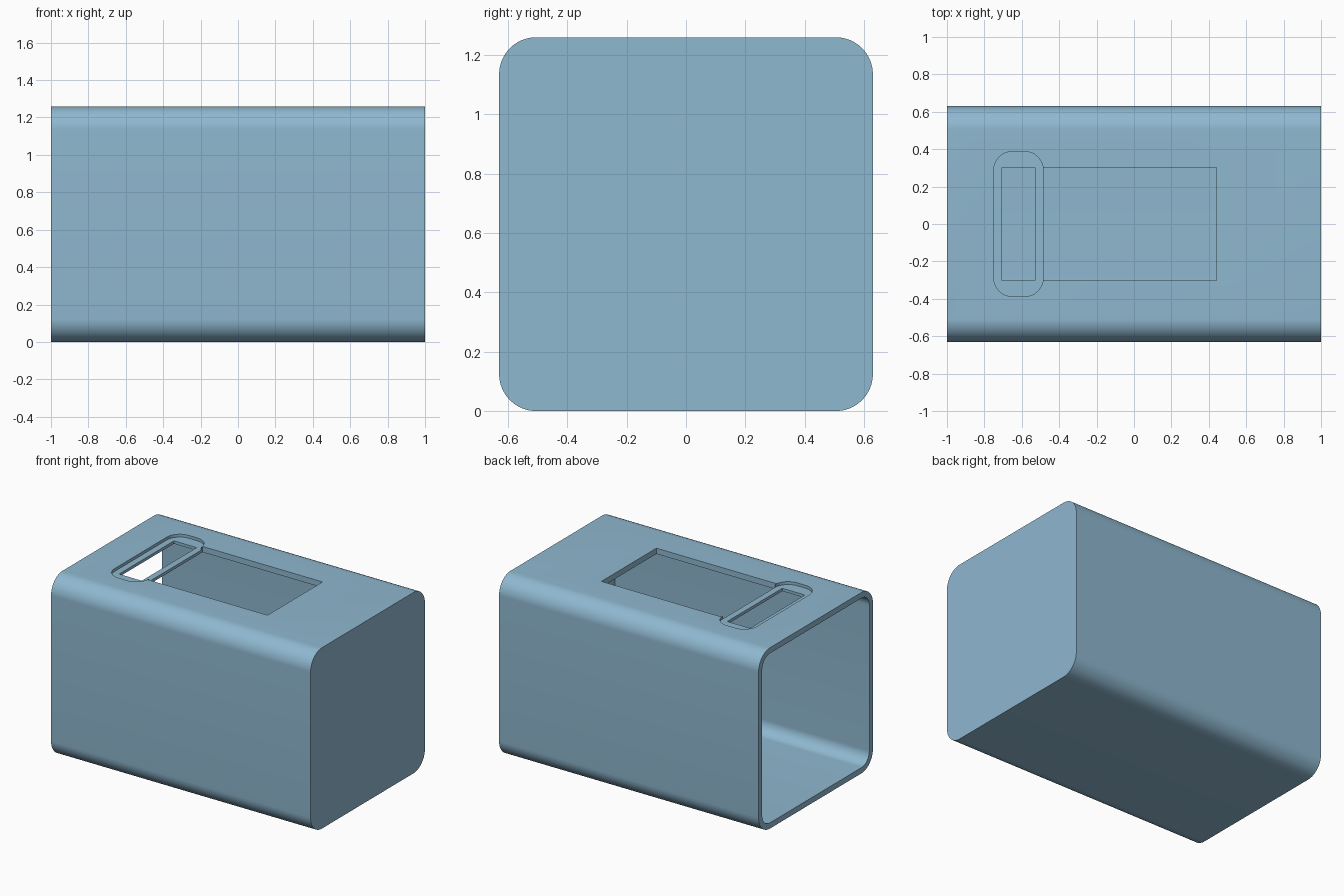
import bpy, bmesh, math

if "Cube" in bpy.data.objects:
    bpy.data.objects.remove(bpy.data.objects["Cube"])

L, W, H = 2.0, 1.26, 1.26      # outer length, width, height
T = 0.04                       # wall thickness
R = 0.125                      # outer corner radius

steel = bpy.data.materials.new("pale_blue")
steel.diffuse_color = (0.275, 0.48, 0.63, 1)
steel.use_nodes = True
steel.node_tree.nodes["Principled BSDF"].inputs["Base Color"].default_value = steel.diffuse_color


def rounded_rect(w, h, r, seg=16):
    """Outline of a rounded rectangle centred on the origin."""
    if r <= 0:
        return [(w/2, h/2), (-w/2, h/2), (-w/2, -h/2), (w/2, -h/2)]
    pts = []
    for i, (sx, sy) in enumerate([(1, 1), (-1, 1), (-1, -1), (1, -1)]):
        for k in range(seg + 1):
            a = math.pi / 2 * (i + k / seg)
            pts.append((sx * (w/2 - r) + r * math.cos(a),
                        sy * (h/2 - r) + r * math.sin(a)))
    return pts


def prism(name, outline, place, lo, hi):
    """Extrude an outline from lo to hi; place maps (u, v, depth) to a point."""
    bm = bmesh.new()
    a = [bm.verts.new(place(u, v, lo)) for u, v in outline]
    b = [bm.verts.new(place(u, v, hi)) for u, v in outline]
    n = len(a)
    bm.faces.new(a[::-1])
    bm.faces.new(b)
    for i in range(n):
        j = (i + 1) % n
        bm.faces.new((a[i], a[j], b[j], b[i]))
    bmesh.ops.recalc_face_normals(bm, faces=bm.faces)
    me = bpy.data.meshes.new(name)
    bm.to_mesh(me)
    bm.free()
    me.materials.append(steel)
    ob = bpy.data.objects.new(name, me)
    bpy.context.collection.objects.link(ob)
    return ob


def along_x(u, v, d):
    return (d, u, v + H / 2)


def above(cx):
    return lambda u, v, d: (cx + u, v, d)


# Outer sleeve, closed at the right end
sleeve = prism("sleeve", rounded_rect(W, H, R), along_x, -L/2, L/2)

cutters = [
    # Hollow interior, open at the left end
    prism("interior_cutter", rounded_rect(W - 2*T, H - 2*T, R - T),
          along_x, -L/2 - 0.2, L/2 - T),
    # Shallow rounded recess in the top
    prism("recess_cutter", rounded_rect(0.265, 0.775, 0.1),
          above(-0.6175), H - 0.02, H + 0.1),
    # Narrow slot through the recess floor
    prism("slot_cutter", rounded_rect(0.175, 0.605, 0),
          above(-0.6175), H - 0.1, H + 0.12),
    # Large rectangular window beside the recess
    prism("window_cutter", rounded_rect(0.925, 0.605, 0),
          above(-0.0225), H - 0.11, H + 0.13),
]

bpy.context.view_layer.objects.active = sleeve
for c in cutters:
    m = sleeve.modifiers.new(c.name, 'BOOLEAN')
    m.operation = 'DIFFERENCE'
    m.solver = 'EXACT'
    m.object = c
    bpy.ops.object.modifier_apply(modifier=m.name)
for c in cutters:
    bpy.data.objects.remove(c)

# Smooth corners with crisp edges
bpy.ops.object.select_all(action='DESELECT')
sleeve.select_set(True)
bpy.ops.object.shade_smooth_by_angle(angle=math.radians(30))
